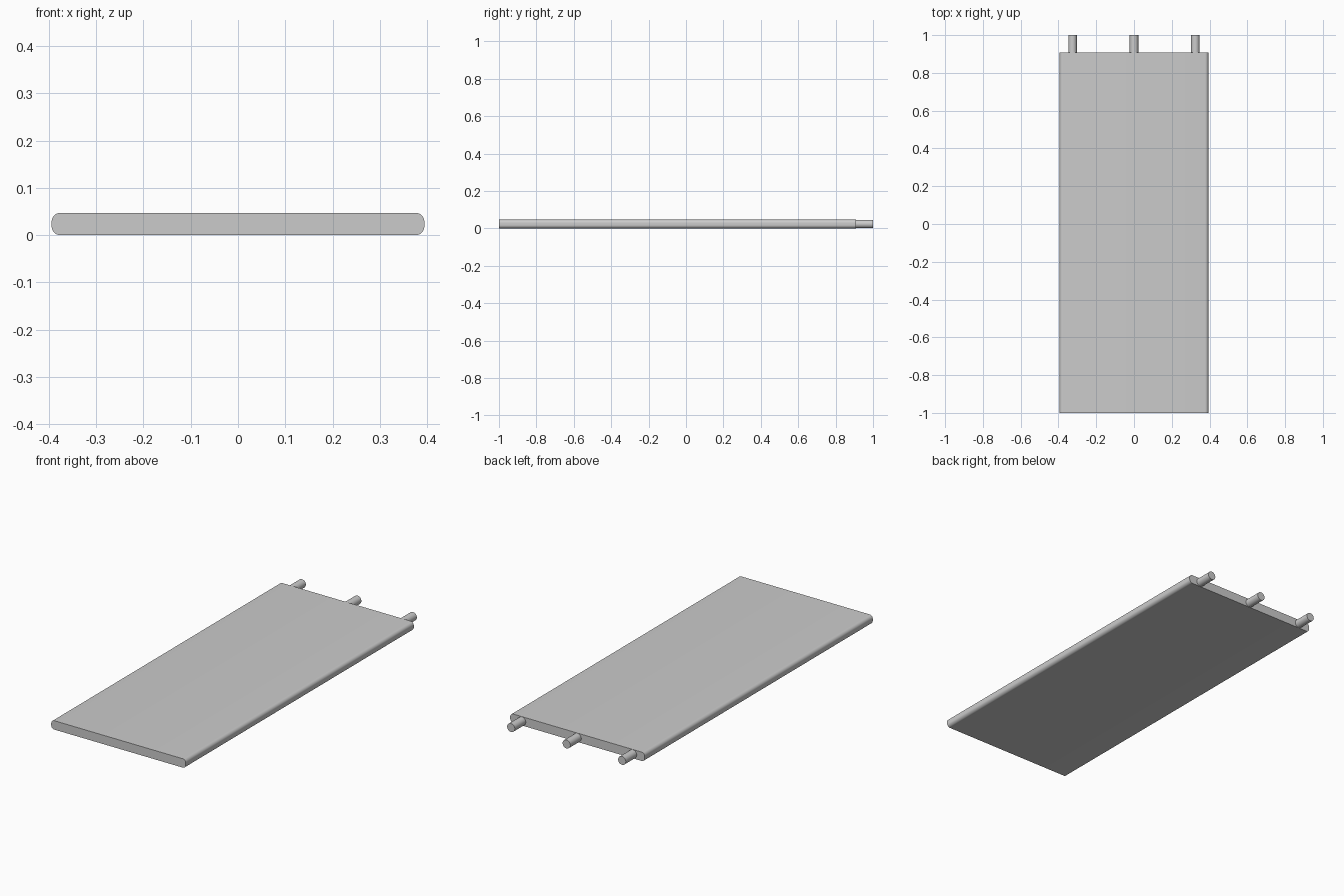
import bpy, bmesh, math

if "Cube" in bpy.data.objects:
    bpy.data.objects.remove(bpy.data.objects["Cube"])

HALF_W, HEIGHT, RADIUS = 0.394, 0.047, 0.018
Y_FRONT, Y_BACK, Y_PIN = -1.0, 0.908, 1.0


def smooth(obj):
    bpy.ops.object.select_all(action='DESELECT')
    obj.select_set(True)
    bpy.context.view_layer.objects.active = obj
    bpy.ops.object.shade_smooth_by_angle(angle=math.radians(35))


# Panel: rounded-rectangle profile extruded along y
def make_panel():
    bm = bmesh.new()
    steps = 8
    corners = [(1, 1, 0), (-1, 1, 90), (-1, -1, 180), (1, -1, 270)]
    ring = []
    for sx, sz, start in corners:
        cx = sx * (HALF_W - RADIUS)
        cz = HEIGHT / 2 + sz * (HEIGHT / 2 - RADIUS)
        for i in range(steps + 1):
            a = math.radians(start + 90 * i / steps)
            ring.append(bm.verts.new((cx + RADIUS * math.cos(a), Y_FRONT,
                                      cz + RADIUS * math.sin(a))))
    face = bm.faces.new(ring)
    out = bmesh.ops.extrude_face_region(bm, geom=[face], use_keep_orig=True)
    moved = [g for g in out["geom"] if isinstance(g, bmesh.types.BMVert)]
    bmesh.ops.translate(bm, verts=moved, vec=(0, Y_BACK - Y_FRONT, 0))
    bmesh.ops.recalc_face_normals(bm, faces=bm.faces)
    mesh = bpy.data.meshes.new("panel")
    bm.to_mesh(mesh)
    bm.free()
    obj = bpy.data.objects.new("panel", mesh)
    bpy.context.collection.objects.link(obj)
    smooth(obj)


# Pins: short round pegs sticking out of the back edge
def make_pin(name, x):
    start = Y_BACK - 0.01
    bpy.ops.mesh.primitive_cylinder_add(
        vertices=32, radius=0.0225, depth=Y_PIN - start,
        location=(x, (start + Y_PIN) / 2, HEIGHT / 2),
        rotation=(math.pi / 2, 0, 0))
    obj = bpy.context.object
    obj.name = name
    smooth(obj)


make_panel()
for name, x in (("left_pin", -0.325), ("middle_pin", 0), ("right_pin", 0.325)):
    make_pin(name, x)
